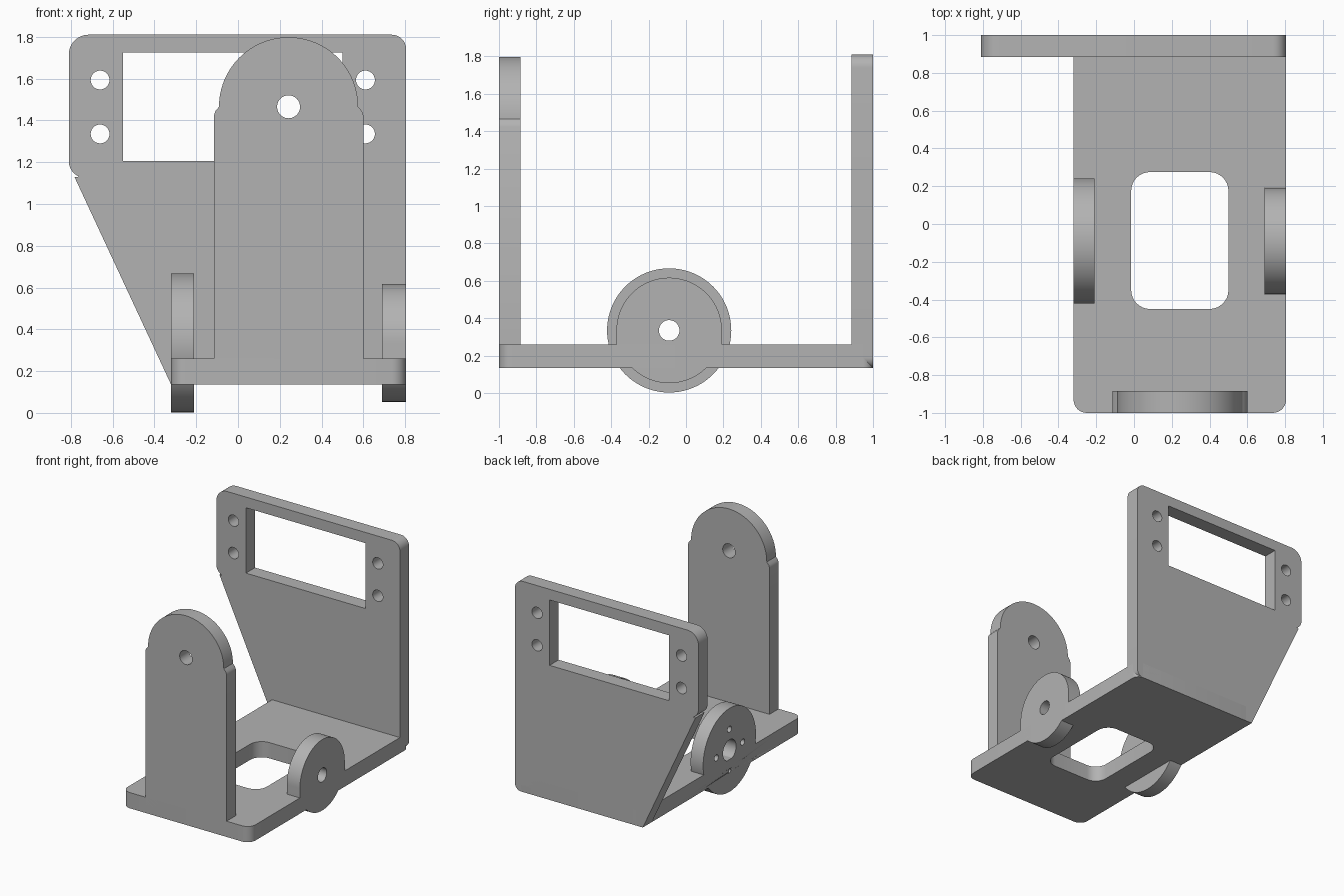
import bpy, bmesh, math
from mathutils import Matrix

cube = bpy.data.objects.get("Cube")
if cube:
    bpy.data.objects.remove(cube, do_unlink=True)

grey = bpy.data.materials.new("plain grey")
grey.use_nodes = True
COLOUR = (0.45, 0.45, 0.45, 1)
grey.diffuse_color = COLOUR
grey.node_tree.nodes["Principled BSDF"].inputs["Base Color"].default_value = COLOUR

# Which world axes the profile's u, v and thickness run along
AXES = {"top": (0, 1, 2), "front": (0, 2, 1), "side": (1, 2, 0)}


def arc(cu, cv, r, start, end, n=32):
    """Points on an arc, angles in degrees."""
    angles = [math.radians(start + (end - start) * i / n) for i in range(n + 1)]
    return [(cu + r * math.cos(a), cv + r * math.sin(a)) for a in angles]


def circle(cu, cv, r, n=40):
    return arc(cu, cv, r, 0, 360, n)[:-1]


def rect(u0, u1, v0, v1, r_low=0, r_high=None):
    """Rectangle with rounded lower and upper corners."""
    r_high = r_low if r_high is None else r_high
    pts = []
    for u, v, su, sv, r, a in ((u1, v1, -1, -1, r_high, 0), (u0, v1, 1, -1, r_high, 90),
                               (u0, v0, 1, 1, r_low, 180), (u1, v0, -1, 1, r_low, 270)):
        pts += arc(u + su * r, v + sv * r, r, a, a + 90, 8) if r else [(u, v)]
    return pts


def plate(name, plane, outline, low, high, holes=()):
    """Extrude a flat profile with holes between two heights along its normal."""
    curve = bpy.data.curves.new(name, "CURVE")
    curve.dimensions, curve.fill_mode = "2D", "BOTH"
    curve.extrude = (high - low) / 2
    for loop in (outline, *holes):
        spline = curve.splines.new("POLY")
        spline.points.add(len(loop) - 1)
        for point, (u, v) in zip(spline.points, loop):
            point.co = (u, v, 0, 1)
        spline.use_cyclic_u = True
    source = bpy.data.objects.new(name + "_profile", curve)
    bpy.context.collection.objects.link(source)
    bpy.context.view_layer.update()
    evaluated = source.evaluated_get(bpy.context.evaluated_depsgraph_get())
    mesh = bpy.data.meshes.new_from_object(evaluated)
    bpy.data.objects.remove(source, do_unlink=True)

    turn = Matrix.Diagonal((0, 0, 0, 1))
    for local, world in enumerate(AXES[plane]):
        turn[world][local] = 1
    mesh.transform(turn @ Matrix.Translation((0, 0, (low + high) / 2)))
    bm = bmesh.new()
    bm.from_mesh(mesh)
    bmesh.ops.remove_doubles(bm, verts=bm.verts, dist=0.0001)
    bmesh.ops.recalc_face_normals(bm, faces=bm.faces)
    bm.to_mesh(mesh)
    bm.free()
    mesh.materials.clear()
    mesh.materials.append(grey)
    mesh.shade_smooth()
    mesh.set_sharp_from_angle(angle=math.radians(30))
    mesh.name = name
    obj = bpy.data.objects.new(name, mesh)
    bpy.context.collection.objects.link(obj)
    return obj


LEFT, RIGHT, BOTTOM, FLOOR, WALL = -0.32, 0.805, 0.135, 0.26, 0.885
HUB_Y, HUB_Z = -0.09, 0.335

# Base with a rounded opening
base = plate("base_plate", "top", rect(LEFT, RIGHT, -1, 1, 0.07, 0.055), BOTTOM, FLOOR,
             [rect(-0.015, 0.5, -0.45, 0.275, 0.1)])

# Back wall: slanted right edge, rectangular window and four screw holes
back = (arc(RIGHT - 0.07, 1.74, 0.07, 0, 90, 8) + arc(-0.715, 1.715, 0.095, 90, 180, 8)
        + arc(-0.73, 1.205, 0.08, 180, 245, 8)
        + [(-0.765, 1.13), (-0.783, 1.13), (LEFT, BOTTOM)]
        + arc(RIGHT - 0.055, BOTTOM + 0.055, 0.055, 270, 360, 8))
screws = [circle(u, v, 0.045) for u in (-0.66, 0.61) for v in (1.335, 1.593)]
plate("back_wall", "front", back, WALL, 1, [rect(-0.55, 0.5, 1.205, 1.725)] + screws)

# Front arm: round head on narrow shoulders
MID, PIVOT = 0.242, 1.465
arm = ([(0.6, 0.2), (0.6, 1.425), (0.594, 1.443)] + arc(MID, PIVOT, 0.333, 0, 180, 48)
       + [(-0.109, 1.443), (-0.115, 1.425), (-0.115, 0.2)])
plate("front_arm", "front", arm, -1, -WALL, [circle(MID, PIVOT, 0.055)])

# Left hub: disc with straight skirts down into the base
R = 0.282
hub = (arc(HUB_Y, HUB_Z, R, 0, 180, 48) + [(HUB_Y - R, 0.2)]
       + arc(HUB_Y, HUB_Z, R, 210, 330) + [(HUB_Y + R, 0.2)])
plate("left_hub", "side", hub, 0.69, RIGHT, [circle(HUB_Y, HUB_Z, 0.055)])

# Right hub: larger disc with a bore and four small holes
drills = [circle(HUB_Y + 0.165 * du, HUB_Z + 0.165 * dv, r, 20)
          for du, dv, r in ((1, 0, 0.025), (0, 1, 0.025), (-1, 0, 0.025), (0, -1, 0.016))]
plate("right_hub", "side", circle(HUB_Y, HUB_Z, 0.332, 80), LEFT, -0.21,
      [circle(HUB_Y, HUB_Z, 0.082)] + drills)

# The lowest small hole also runs into the base edge
drill = plate("hole_cutter", "side", drills[3], LEFT - 0.05, -0.21)
drill.hide_render = True
drill.hide_viewport = True
cut = base.modifiers.new("small_hole", "BOOLEAN")
cut.operation, cut.solver, cut.object = "DIFFERENCE", "EXACT", drill
